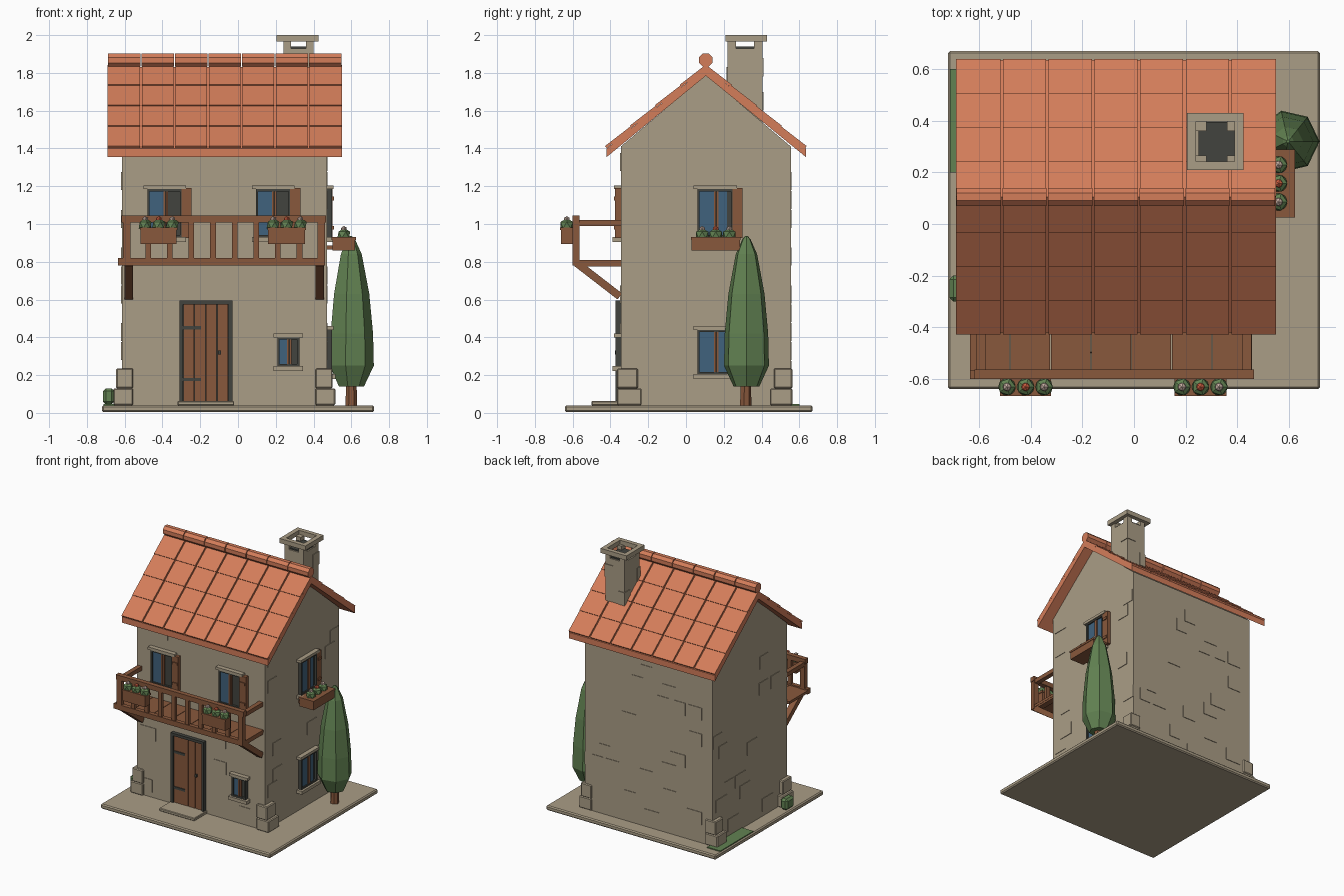
import bpy, bmesh, math, random
from mathutils import Matrix, Vector

if "Cube" in bpy.data.objects:
    bpy.data.objects.remove(bpy.data.objects["Cube"])

random.seed(4)


def colour(name, r, g, b):
    m = bpy.data.materials.new(name)
    lin = [((c / 255 + 0.055) / 1.055) ** 2.4 for c in (r, g, b)]
    m.diffuse_color = (*lin, 1)
    m.use_nodes = True
    m.node_tree.nodes["Principled BSDF"].inputs["Base Color"].default_value = m.diffuse_color
    return m


STONE = colour("stone", 170, 157, 134)
TILE = colour("terracotta", 212, 125, 90)
WOOD = colour("wood", 136, 88, 60)
DARK = colour("dark_iron", 66, 68, 63)
GLASS = colour("blue_glass", 64, 98, 125)
LEAF = colour("leaf_green", 98, 130, 82)
RED = colour("red_flower", 205, 95, 65)
PINK = colour("pale_flower", 195, 172, 160)


def finish(name, bm, *mats):
    me = bpy.data.meshes.new(name)
    bm.normal_update()
    bm.to_mesh(me)
    bm.free()
    for m in mats:
        me.materials.append(m)
    ob = bpy.data.objects.new(name, me)
    bpy.context.collection.objects.link(ob)
    return ob


def boxes(name, mat, items, bevel=0):
    """Each item is (x0, x1, y0, y1, z0, z1), with an optional tilt about x."""
    bm = bmesh.new()
    for it in items:
        lo, hi = Vector(it[0:6:2]), Vector(it[1:6:2])
        rot = Matrix.Rotation(it[6] if len(it) > 6 else 0, 4, 'X')
        size = Matrix.Diagonal((*(abs(c) for c in hi - lo), 1))
        bmesh.ops.create_cube(bm, size=1, matrix=Matrix.Translation((lo + hi) / 2) @ rot @ size)
    ob = finish(name, bm, mat)
    if bevel:
        mod = ob.modifiers.new("soft_edges", 'BEVEL')
        mod.width, mod.segments = bevel, 1
    return ob


def prism(name, mat, outline, x0, x1):
    """Extrude a (y, z) outline along x."""
    bm = bmesh.new()
    face = bm.faces.new([bm.verts.new((x0, y, z)) for y, z in outline])
    ext = bmesh.ops.extrude_face_region(bm, geom=[face])
    moved = [v for v in ext["geom"] if isinstance(v, bmesh.types.BMVert)]
    bmesh.ops.translate(bm, verts=moved, vec=(x1 - x0, 0, 0))
    bmesh.ops.recalc_face_normals(bm, faces=bm.faces)
    return finish(name, bm, mat)


X0, X1, Y0, Y1, RIDGE = -0.615, 0.47, -0.345, 0.555, 0.105


def on_wall(wall, u0, u1, z0, z1, w0, w1):
    """Box on a wall: u runs along it, w points out of it."""
    if wall in ("front", "back"):
        f = (lambda w: Y0 - w) if wall == "front" else (lambda w: Y1 + w)
        return (u0, u1, *sorted((f(w0), f(w1))), z0, z1)
    f = (lambda w: X1 + w) if wall == "right" else (lambda w: X0 - w)
    return (*sorted((f(w0), f(w1))), u0, u1, z0, z1)


# ground slab, paving and house body
boxes("ground_slab", STONE, [(-0.72, 0.72, -0.64, 0.67, 0.004, 0.04)], 0.008)
boxes("doorstep", STONE, [(-0.32, -0.02, -0.50, -0.33, 0.04, 0.062)], 0.004)
boxes("grass_patch", LEAF, [(-0.712, -0.60, 0.20, 0.60, 0.036, 0.047)])
boxes("corner_bush", LEAF, [(-0.715, -0.655, -0.30, -0.20, 0.045, 0.13)], 0.015)
prism("house_walls", STONE, [(Y0, 0.03), (Y1, 0.03), (Y1, 1.41), (RIDGE, 1.79), (Y0, 1.41)], X0, X1)

# corner stones
corner = []
for sx, x in ((-1, X0), (1, X1)):
    for sy, y in ((-1, Y0), (1, Y1)):
        out = 0.02 if sy < 0 else 0.008
        for z0, z1, g, lx, ly in ((0.04, 0.13, 0.045, 0.06, 0.11), (0.13, 0.235, 0.03, 0.06, 0.09)):
            xs = sorted((x + sx * g, x - sx * lx))
            ys = sorted((y + sy * out, y - sy * ly))
            corner.append((*xs, *ys, z0, z1))
boxes("corner_stones", STONE, corner, 0.006)

# slightly raised wall stones, kept clear of openings
clear = {
    "front": [(-0.36, 0.02, 0, 0.64), (0.16, 0.37, 0.2, 0.45), (-0.64, 0.47, 0.76, 1.23)],
    "right": [(0.0, 0.32, 0.15, 0.48), (0.0, 0.32, 0.84, 1.22)],
    "left": [], "back": []}
for wall, (a, b) in {"front": (X0, X1), "back": (X0, X1), "right": (Y0, Y1), "left": (Y0, Y1)}.items():
    plates = []
    for row in range(13):
        z = 0.08 + row * 0.1
        for k in range(8):
            u = a + 0.03 + k * 0.14 + (row % 2) * 0.06
            w = random.uniform(0.09, 0.135)
            hit = any(u < c[1] and u + w > c[0] and z < c[3] and z + 0.095 > c[2] for c in clear[wall])
            if random.random() < 0.22 and not hit and u + w < b:
                plates.append(on_wall(wall, u, u + w, z, z + 0.095, -0.01, 0.004))
    boxes(wall + "_wall_stones", STONE, plates)

# roof slab with separate tiles and ridge cap
SL, TOP, E0, E1 = 0.82, 1.83, -0.42, 0.635
RX0, RX1 = -0.69, 0.55
drop = SL * (RIDGE - E0)
prism("roof_slab", TILE, [(E0, TOP - drop), (RIDGE, TOP), (E1, TOP - drop), (E1, TOP - drop - 0.045),
                          (RIDGE, TOP - 0.045), (E0, TOP - drop - 0.045)], RX0, RX1)
tiles, ang, tw = [], math.atan(SL), (RX1 - RX0) / 7
for side in (-1, 1):
    step = 0.132
    length = step / math.cos(ang)
    for row in range(4):
        d = (row + 0.5) * step
        y, z = RIDGE + side * d, TOP - SL * d + 0.008
        for c in range(7):
            x = RX0 + c * tw
            tiles.append((x + (0.005 if c else 0), x + tw - (0.005 if c < 6 else 0), y - length / 2, y + length / 2,
                          z - 0.007, z + 0.007, -side * (ang - 0.03)))
boxes("roof_tiles", TILE, tiles)
bm = bmesh.new()
for c in range(7):
    m = Matrix.Translation((RX0 + (c + 0.5) * tw, RIDGE, 1.868)) @ Matrix.Rotation(math.pi / 2, 4, 'Y') \
        @ Matrix.Rotation(math.pi / 8, 4, 'Z')
    bmesh.ops.create_cone(bm, cap_ends=True, segments=8, radius1=0.038, radius2=0.038, depth=tw - 0.006, matrix=m)
finish("ridge_cap", bm, TILE)

# chimney with open ring cap
boxes("chimney_stack", STONE, [(0.24, 0.40, 0.22, 0.405, 1.5, 1.93), (0.235, 0.33, 0.215, 0.25, 1.72, 1.83),
                               (0.33, 0.405, 0.33, 0.41, 1.78, 1.88), (0.235, 0.29, 0.34, 0.41, 1.6, 1.7)])
boxes("flue", DARK, [(0.25, 0.39, 0.23, 0.395, 1.925, 1.94)])
cx, cy = 0.315, 0.32
boxes("chimney_posts", STONE, [(px, px + 0.04, py, py + 0.045, 1.92, 1.97)
                               for px in (0.24, 0.36) for py in (0.22, 0.36)])
boxes("chimney_cap", STONE, [(0.205, 0.425, 0.21, 0.243, 1.965, 2), (0.205, 0.425, 0.397, 0.43, 1.965, 2),
                             (0.205, 0.24, 0.243, 0.397, 1.965, 2), (0.39, 0.425, 0.243, 0.397, 1.965, 2)])

# door
boxes("door_frame", DARK, [on_wall("front", -0.31, -0.29, 0.06, 0.595, 0, 0.028),
                           on_wall("front", -0.05, -0.03, 0.06, 0.595, 0, 0.028),
                           on_wall("front", -0.29, -0.05, 0.575, 0.595, 0, 0.028),
                           on_wall("front", -0.29, -0.05, 0.06, 0.575, 0, 0.006)])
boxes("door_planks", WOOD, [on_wall("front", -0.289 + i * 0.06, -0.233 + i * 0.06, 0.062, 0.573, 0, 0.016)
                            for i in range(4)])
boxes("door_hinges", DARK, [on_wall("front", -0.295, -0.195, z, z + 0.018, 0, 0.022) for z in (0.168, 0.442)]
      + [on_wall("front", -0.105, -0.09, 0.31, 0.33, 0, 0.03)])


def window(name, wall, u0, u1, z0, z1, shutter=False, both=True):
    """Frame, panes, centre bar, lintel, sill and an optional open shutter."""
    def part(label, mat, *b):
        boxes(name + "_" + label, mat, [on_wall(wall, *i) for i in b])
    mid, f = (u0 + u1) / 2 + 0.005, 0.012
    part("frame", DARK, (u0, u1, z0, z1, 0, 0.012), (u0, u0 + f, z0, z1, 0, 0.028),
         (u1 - f, u1, z0, z1, 0, 0.028), (u0, u1, z0, z0 + f, 0, 0.028), (u0, u1, z1 - f, z1, 0, 0.028))
    panes = [(u0 + f, mid - f, z0 + f, z1 - f, 0, 0.018)]
    if both:
        panes.append((mid + f, mid + f + (u1 - mid) * 0.5, z0 + f, z1 - f, 0, 0.018))
    part("glass", GLASS, *panes)
    part("bars", WOOD, (mid - f, mid - 0.002, z0 + f, z1 - f, 0, 0.025),
         (mid + 0.002, mid + f, z0 + f, z1 - f, 0, 0.025))
    part("surround", STONE, (u0 - 0.02, u1 + 0.02, z1, z1 + 0.02, 0, 0.035),
         (u0 - 0.02, u1 + 0.02, z0 - 0.025, z0, 0, 0.045))
    if shutter:
        part("shutter", WOOD, (u1 - 0.004, u1 + 0.05, z0 - 0.005, z1 + 0.005, 0, 0.03),
             (u1 + 0.003, u1 + 0.043, z0 + 0.04, z0 + 0.06, 0, 0.037),
             (u1 + 0.003, u1 + 0.043, z1 - 0.06, z1 - 0.04, 0, 0.037))


window("upper_left_window", "front", -0.48, -0.295, 0.93, 1.185, True, False)
window("upper_right_window", "front", 0.095, 0.28, 0.93, 1.185, True, False)
window("small_window", "front", 0.208, 0.325, 0.247, 0.40, False, False)
window("side_upper_window", "right", 0.06, 0.25, 0.93, 1.185, True)
window("side_lower_window", "right", 0.06, 0.25, 0.205, 0.44)

# balcony
boxes("balcony_floor", WOOD, [(-0.635 + i * 0.1565, -0.482 + i * 0.1565, -0.585, Y0, 0.79, 0.81) for i in range(7)])
boxes("balcony_beams", WOOD, [(-0.635, 0.46, -0.60, -0.568, 0.78, 0.82)]
      + [(x, x + 0.045, -0.58, Y0, 0.775, 0.79) for x in (-0.60, 0.41)])
boxes("balcony_rails", WOOD, [(-0.617, 0.465, -0.60, -0.563, 1.008, 1.045)]
      + [(x, x + 0.035, -0.57, Y0, 0.99, 1.022) for x in (-0.61, 0.42)])
boxes("balcony_posts", WOOD, [(x - 0.02, x + 0.02, -0.60, -0.565, 0.81, 1.02) for x in (-0.59, 0.44)]
      + [(x - 0.015, x + 0.015, -0.595, -0.57, 0.815, 1.015) for x in [-0.59 + i * 0.1144 for i in range(1, 9)]])
bl, ba = 0.29, math.atan2(-0.17, 0.22)
boxes("balcony_braces", WOOD, [(x, x + 0.045, -0.465 - bl / 2, -0.465 + bl / 2, 0.685, 0.725, ba)
                               for x in (-0.60, 0.41)])


# flower boxes
def planter(name, box, along):
    x0, x1, y0, y1, z0, z1 = box
    boxes(name, WOOD, [box, (x0 - 0.004, x1 + 0.004, y0 - 0.004, y1 + 0.004, z1 - 0.015, z1)])
    bm = bmesh.new()
    for i in range(3):
        t = (i - 1) * 0.072
        c = Vector(((x0 + x1) / 2, (y0 + y1) / 2, z1 + 0.012))
        c[along] += t
        mats = ((0, 0.038, 0), (1 if i == 1 else 2, 0.018, 0.03))
        for idx, r, up in mats:
            res = bmesh.ops.create_icosphere(bm, subdivisions=1, radius=r,
                                             matrix=Matrix.Translation(c + Vector((0, 0, up))))
            for face in {q for v in res["verts"] for q in v.link_faces}:
                face.material_index = idx
    finish(name + "_flowers", bm, LEAF, RED, PINK)


planter("left_planter", (-0.515, -0.325, -0.662, -0.60, 0.895, 0.982), 0)
planter("right_planter", (0.16, 0.355, -0.662, -0.60, 0.895, 0.982), 0)
planter("side_planter", (0.50, 0.62, 0.03, 0.285, 0.86, 0.93), 1)
boxes("side_planter_bracket", WOOD, [(X1, 0.505, 0.06, 0.25, 0.865, 0.885)])

# slim tree: seven-sided rings
bm = bmesh.new()
rings = []
for z, r in ((0.14, 0.07), (0.25, 0.122), (0.42, 0.118), (0.63, 0.098), (0.84, 0.058), (0.92, 0.022), (0.937, 0.006)):
    rings.append([bm.verts.new((0.597 + r * math.cos(i * math.tau / 7), 0.32 + r * math.sin(i * math.tau / 7), z))
                  for i in range(7)])
for lo, hi in zip(rings, rings[1:]):
    for i in range(7):
        j = (i + 1) % 7
        bm.faces.new((lo[i], lo[j], hi[j], hi[i]))
bm.faces.new(rings[0][::-1])
bm.faces.new(rings[-1])
finish("tree_foliage", bm, LEAF)
bm = bmesh.new()
bmesh.ops.create_cone(bm, cap_ends=True, segments=7, radius1=0.032, radius2=0.028, depth=0.14,
                      matrix=Matrix.Translation((0.6, 0.315, 0.1)))
finish("tree_trunk", bm, WOOD)
